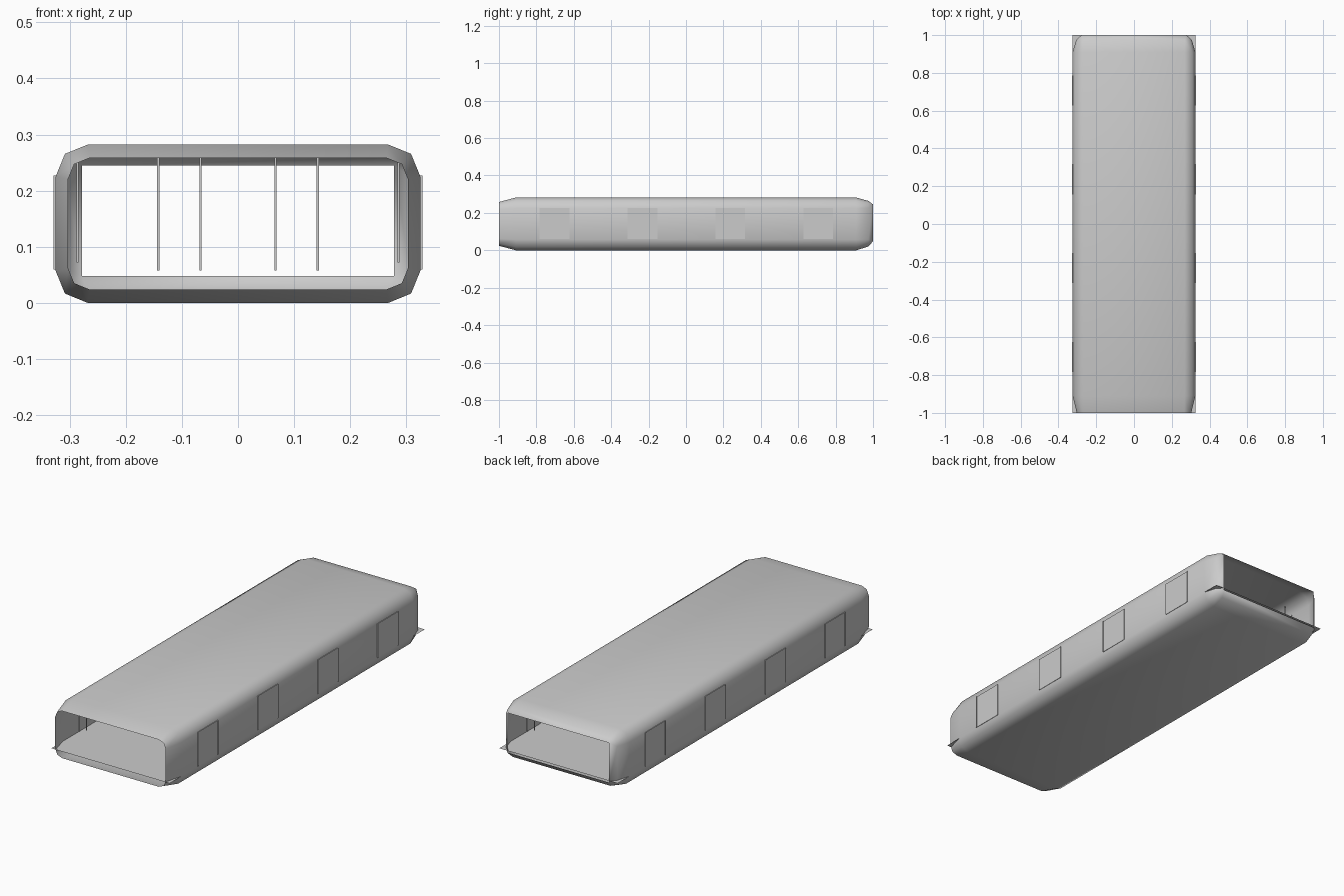
import bpy, bmesh, math

if "Cube" in bpy.data.objects:
    bpy.data.objects.remove(bpy.data.objects["Cube"])

def finish(name, bm, smooth=False):
    me = bpy.data.meshes.new(name)
    bm.to_mesh(me)
    bm.free()
    ob = bpy.data.objects.new(name, me)
    bpy.context.collection.objects.link(ob)
    if smooth:
        bpy.ops.object.select_all(action='DESELECT')
        ob.select_set(True)
        bpy.context.view_layer.objects.active = ob
        bpy.ops.object.shade_smooth_by_angle(angle=math.radians(50))
    return ob

def box(name, loc, size):
    bm = bmesh.new()
    bmesh.ops.create_cube(bm, size=1)
    for v in bm.verts:
        v.co = [c * s + l for c, s, l in zip(v.co, size, loc)]
    return finish(name, bm)

# Carriage shell: open tube with rounded section, tapering at both ends
def ring(y, w, z0, z1, c):
    """Rectangle with two-step corners; c is the corner size."""
    k = 0.29 * c
    quarter = [(w, z1 - c), (w - k, z1 - k), (w - c, z1)]
    low = [(w - c, z0), (w - k, z0 + k), (w, z0 + c)]
    right = low + quarter
    return [(x, y, z) for x, z in right + [(-x, z) for x, z in reversed(right)]]

sections = [ring(-1.0, 0.303, 0.024, 0.258, 0.038),
            ring(-0.91, 0.325, 0.0, 0.282, 0.057),
            ring(0.91, 0.325, 0.0, 0.282, 0.057),
            ring(0.975, 0.306, 0.02, 0.264, 0.038),
            ring(1.0, 0.278, 0.048, 0.245, 0.0)]
bm = bmesh.new()
rows = [[bm.verts.new(p) for p in s] for s in sections]
for a, b in zip(rows, rows[1:]):
    for i in range(len(a)):
        j = (i + 1) % len(a)
        bm.faces.new((a[i], a[j], b[j], b[i]))
bmesh.ops.remove_doubles(bm, verts=bm.verts, dist=1e-5)
bmesh.ops.recalc_face_normals(bm, faces=bm.faces)
finish("carriage_shell", bm, True)

# Floor sheet, its square corners poke out of the rounded shell
bm = bmesh.new()
bmesh.ops.create_grid(bm, x_segments=1, y_segments=1, size=1)
for v in bm.verts:
    v.co = (v.co.x * 0.325, v.co.y, 0.057)
finish("floor", bm)

# Side window panels with slim upright frames
for side in (-1, 1):
    for y in (-0.703, -0.233, 0.237, 0.707):
        box("window", (side * 0.325, y, 0.143), (0.004, 0.153, 0.168))
        for e in (-1, 1):
            box("window_frame", (side * 0.325, y + e * 0.077, 0.143), (0.008, 0.005, 0.168))

# Grab poles from floor to ceiling
for side in (-1, 1):
    for x in (0.067, 0.142):
        for y in (-0.233, 0.237):
            box("grab_pole", (side * x, y, 0.169), (0.004, 0.004, 0.222))
    for y in (-0.78, 0.78):
        box("wall_pole", (side * 0.286, y, 0.167), (0.004, 0.004, 0.19))
